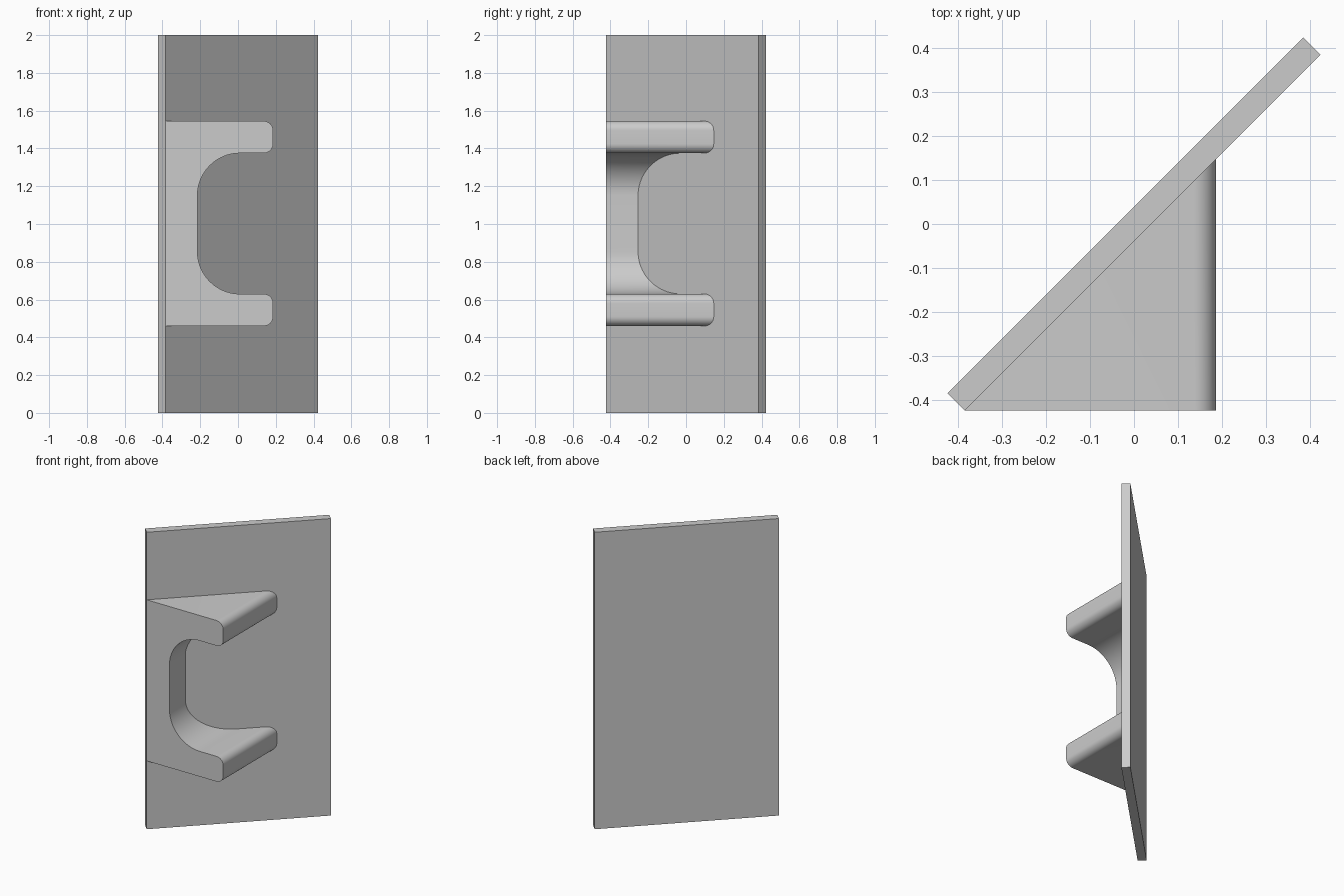
import bpy, bmesh
from math import cos, sin, radians

cube = bpy.data.objects.get("Cube")
if cube:
    bpy.data.objects.remove(cube, do_unlink=True)

grey = bpy.data.materials.new("plain grey")
grey.use_nodes = True
colour = (0.6, 0.6, 0.6, 1)
grey.diffuse_color = colour
grey.node_tree.nodes["Principled BSDF"].inputs["Base Color"].default_value = colour

FRONT = -0.423      # front plane of the bracket
OFFSET = 0.039      # plate face lies on y = x - OFFSET
EMBED = 0.01        # bracket depth sunk into the plate


def prism(name, start, end):
    """Skin two matching outlines into a closed solid."""
    bm = bmesh.new()
    a = [bm.verts.new(p) for p in start]
    b = [bm.verts.new(p) for p in end]
    bm.faces.new(a)
    bm.faces.new(b[::-1])
    for i in range(len(a)):
        j = (i + 1) % len(a)
        bm.faces.new((a[i], b[i], b[j], a[j]))
    bmesh.ops.recalc_face_normals(bm, faces=bm.faces)
    mesh = bpy.data.meshes.new(name)
    bm.to_mesh(mesh)
    bm.free()
    mesh.materials.append(grey)
    obj = bpy.data.objects.new(name, mesh)
    bpy.context.collection.objects.link(obj)
    bpy.ops.object.select_all(action="DESELECT")
    obj.select_set(True)
    bpy.context.view_layer.objects.active = obj
    bpy.ops.object.shade_smooth_by_angle(angle=radians(30))
    return obj


def arc(cx, cz, r, a0, a1, steps):
    angles = [radians(a0 + (a1 - a0) * i / steps) for i in range(steps + 1)]
    return [(cx + r * cos(t), cz + r * sin(t)) for t in angles]


# Diagonal backing plate
n, f = 0.384, 0.423
corners = [(-n, -f), (f, n), (n, f), (-f, -n)]
prism("backing_plate", [(x, y, 0) for x, y in corners], [(x, y, 2) for x, y in corners])

# C-shaped bracket: upper half outline, mirrored about its middle height
left, right, mid = -0.384, 0.186, 1.0025
top, under, web = 0.5425, 0.3725, -0.215
tip, bend = 0.05, 0.225
upper = [(left, top)]
upper += arc(right - tip, top - tip, tip, 90, 0, 10)
upper += arc(right - tip, under + tip, tip, 0, -90, 10)
upper += arc(web + bend, under - bend, bend, 90, 180, 20)
outline = upper + [(x, -z) for x, z in reversed(upper)]
prism("c_bracket",
      [(x, FRONT, mid + z) for x, z in outline],
      [(x, x - OFFSET + EMBED, mid + z) for x, z in outline])
